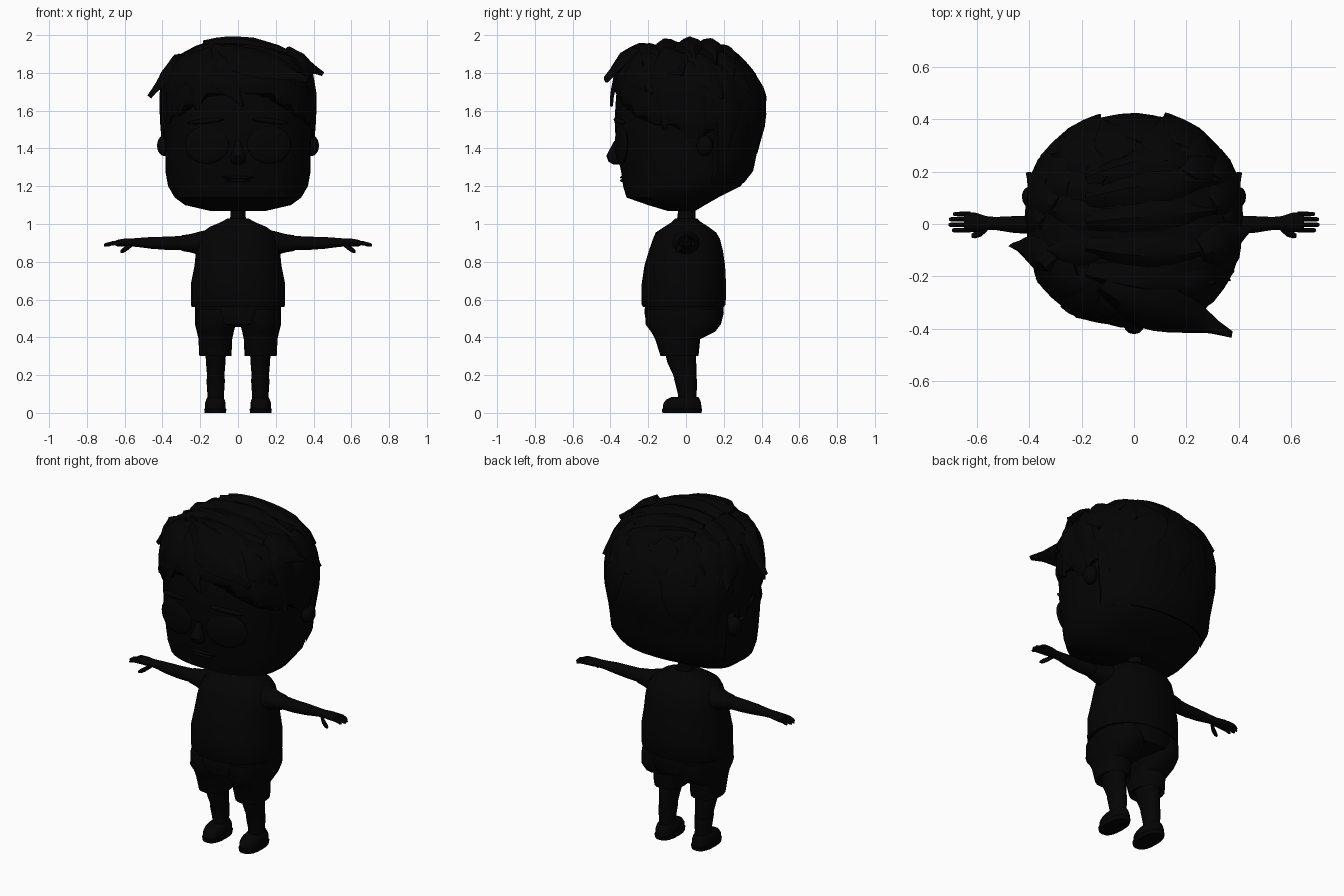
import bpy, bmesh, math
from mathutils import Vector, Matrix

cube = bpy.data.objects.get("Cube")
if cube:
    bpy.data.objects.remove(cube)

black = bpy.data.materials.new("near black")
black.use_nodes = True
tone = (0.001, 0.001, 0.001, 1)
black.diffuse_color = tone
black.node_tree.nodes["Principled BSDF"].inputs["Base Color"].default_value = tone


def finish(name, bm, angle=40):
    bmesh.ops.recalc_face_normals(bm, faces=bm.faces)
    mesh = bpy.data.meshes.new(name)
    bm.to_mesh(mesh)
    bm.free()
    mesh.materials.append(black)
    ob = bpy.data.objects.new(name, mesh)
    bpy.context.collection.objects.link(ob)
    bpy.ops.object.select_all(action='DESELECT')
    ob.select_set(True)
    bpy.context.view_layer.objects.active = ob
    bpy.ops.object.shade_smooth_by_angle(angle=math.radians(angle))


def loft(name, rings, angle=40):
    bm = bmesh.new()
    rows = [[bm.verts.new(p) for p in r] for r in rings]
    n = len(rows[0])
    for a, b in zip(rows, rows[1:]):
        for i in range(n):
            bm.faces.new((a[i], a[(i + 1) % n], b[(i + 1) % n], b[i]))
    bm.faces.new(rows[0])
    bm.faces.new(rows[-1])
    finish(name, bm, angle)


def unit(t, power):
    c, s = math.cos(t), math.sin(t)
    return (math.copysign(abs(c) ** (2 / power), c), math.copysign(abs(s) ** (2 / power), s))


def stack(name, rows, power=2.2, n=24, x=0):
    """Horizontal rings: height, half width, front y, back y."""
    turns = [unit(math.tau * i / n, power) for i in range(n)]
    loft(name, [[(x + rx * u, (yf + yb) / 2 + (yb - yf) / 2 * v, z) for u, v in turns]
                for z, rx, yf, yb in rows])


def along_x(name, rows, side, n=10):
    """Rings along the arm: x, centre y, centre z, half depth, half height."""
    turns = [unit(math.tau * i / n, 2) for i in range(n)]
    loft(name, [[(side * x, cy + ry * u, cz + rz * v) for u, v in turns]
                for x, cy, cz, ry, rz in rows])


def ball(name, loc, size, turn=0, tilt=0, seg=20):
    bm = bmesh.new()
    m = (Matrix.Translation(loc) @ Matrix.Rotation(math.radians(turn), 4, 'Z')
         @ Matrix.Rotation(math.radians(tilt), 4, 'Y') @ Matrix.Diagonal((*size, 1)))
    bmesh.ops.create_uvsphere(bm, u_segments=seg, v_segments=seg // 2, radius=1, matrix=m)
    finish(name, bm)


# Head: height, half width, front, back
SKULL = [(1.07, .15, -.10, .05), (1.10, .28, -.20, .10), (1.14, .335, -.315, .17),
         (1.20, .37, -.333, .29), (1.27, .383, -.342, .335), (1.40, .385, -.37, .36),
         (1.55, .392, -.378, .40), (1.68, .39, -.37, .39), (1.78, .37, -.35, .34),
         (1.86, .32, -.305, .27), (1.91, .21, -.21, .19), (1.945, .07, -.07, .11)]
CENTRE = Vector((0, .02, 1.52))


def ring_at(z):
    for a, b in zip(SKULL, SKULL[1:]):
        if z <= b[0]:
            break
    t = (z - a[0]) / (b[0] - a[0])
    rx, yf, yb = (a[k] + (b[k] - a[k]) * t for k in (1, 2, 3))
    return rx, (yf + yb) / 2, (yb - yf) / 2


def raised(p, lift):
    return p + (p - CENTRE).normalized() * lift


def skull_point(az, z, lift=0.0):
    """Point on the head; az 0 is the front, 90 the left side."""
    rx, mid, ry = ring_at(z)
    u, v = unit(math.radians(az - 90), 2.4)
    return raised(Vector((rx * u, mid + ry * v, z)), lift)


def crown_point(x, y, lift):
    """Point on the head above (x, y)."""
    low, high = 1.5, 1.945
    for _ in range(16):
        z = (low + high) / 2
        rx, mid, ry = ring_at(z)
        if abs(x / rx) ** 2.4 + abs((y - mid) / ry) ** 2.4 < 1:
            low = z
        else:
            high = z
    return raised(Vector((x, y, low)), lift)


loft("head", [[skull_point(i * 10, row[0]) for i in range(36)] for row in SKULL])


# Hair shell with a stepped hairline
def hairline(az):
    d = abs((az + 180) % 360 - 180)
    for limit, z in ((30, 1.69), (48, 1.63), (66, 1.57), (86, 1.53), (98, 1.45)):
        if d < limit:
            return z
    return 1.5 if d < 112 else 1.22


loft("hair_cap", [[skull_point(a * 6, hairline(a * 6) * (1 - k / 10) + 1.945 * k / 10,
                               .005 if k == 0 else .02) for a in range(60)] for k in range(11)], 30)

STEPS = 8


def strand(name, path, width, thick):
    """Leaf-shaped lock of hair along a path."""
    rings = []
    for k, p in enumerate(path):
        t = k / STEPS
        run = (path[min(k + 1, STEPS)] - path[max(k - 1, 0)]).normalized()
        out = p - CENTRE
        out = (out - run * out.dot(run)).normalized()
        across = run.cross(out)
        w = width * max(.1, (.5 + .5 * math.sin(math.pi * t)) * (1 - t ** 4))
        h = thick * (1 - .6 * t)
        rings.append([p + across * w * u + out * h * v
                      for u, v in ((-1, -.5), (-.55, .5), (0, 1), (.55, .5), (1, -.5), (0, -.9))])
    loft(name, rings, 35)


def hang(name, start, end, width, lift=.018, flick=(0, 0, 0), thick=.022):
    """Lock from (az, z) to (az, z), its tip pushed by flick."""
    path = []
    for k in range(STEPS + 1):
        t = k / STEPS
        path.append(skull_point(start[0] + (end[0] - start[0]) * t ** .8,
                                start[1] + (end[1] - start[1]) * t ** 1.3, lift)
                    + Vector(flick) * t ** 3)
    strand(name, path, width, thick)


def sweep(name, start, end, width, bow=0.0, thick=.034):
    """Lock over the crown from (x, y) to (x, y)."""
    path = []
    for k in range(STEPS + 1):
        t = k / STEPS
        path.append(crown_point(start[0] + (end[0] - start[0]) * t, start[1]
                                + (end[1] - start[1]) * t + bow * math.sin(math.pi * t), .02))
    strand(name, path, width, thick)


# Crown locks sweeping away from a parting on the right
for i, (y0, y1, bow) in enumerate(((-.17, -.2, -.04), (-.08, -.08, -.03), (.01, .05, 0),
                                   (.09, .15, .02), (.16, .24, .03))):
    sweep("crown_lock_left_%d" % (i + 1), (-.17, y0), (.345 - .012 * i, y1), .075, bow)
    sweep("crown_lock_right_%d" % (i + 1), (-.1, y0), (-.345 + .012 * i, y1 * 1.05), .07, bow, .024)

# Fringe and tufts
hang("fringe_tuft", (-25, 1.90), (43, 1.76), .12, .025, (.085, -.135, -.01), .045)
hang("fringe_left", (35, 1.88), (66, 1.68), .11)
hang("fringe_centre", (-20, 1.89), (2, 1.62), .09, .022)
hang("fringe_right", (-32, 1.90), (-28, 1.60), .11)
hang("fringe_right_outer", (-50, 1.89), (-62, 1.57), .11)
hang("side_tuft_right", (-66, 1.86), (-84, 1.665), .08, .022, (-.06, -.03, 0), .035)
hang("side_tuft_left", (72, 1.89), (90, 1.775), .10, .025, (.055, -.01, .005), .035)

# Sides and back, two overlapping tiers
for s, side in ((1, "left"), (-1, "right")):
    hang("temple_lock_" + side, (s * 70, 1.84), (s * 76, 1.50), .09, .014)
    hang("ear_lock_" + side, (s * 92, 1.84), (s * 99, 1.46), .09, .014)
    hang("behind_ear_lock_" + side, (s * 118, 1.82), (s * 122, 1.40), .11, .014)
    hang("side_crown_lock_" + side, (s * 104, 1.87), (s * 110, 1.66), .09, .018, (s * .02, .02, 0))
for i, (az, low) in enumerate(((146, 1.44), (178, 1.38), (212, 1.42))):
    hang("back_lock_%d" % (i + 1), (az + 4, 1.82), (az, low), .15, .014)
for i, az in enumerate((134, 160, 186, 212, 236)):
    hang("back_crown_lock_%d" % (i + 1), (az, 1.88), (az + 8, 1.70), .10, .018, (0, .015, 0))

# Face
for s, side in ((1, "left"), (-1, "right")):
    ball("eye_" + side, (s * .165, -.342, 1.42), (.12, .022, .1), s * 14, seg=28)
    ball("eyebrow_" + side, (s * .17, -.352, 1.545), (.10, .018, .014), s * 15, s * 6)
    ball("ear_" + side, (s * .39, .10, 1.415), (.038, .045, .055), s * -20)
stack("nose", [(1.315, .02, -.385, -.34), (1.33, .037, -.41, -.34), (1.36, .04, -.422, -.34),
               (1.385, .03, -.41, -.34), (1.44, .014, -.38, -.35)], 2, 12)
for lip, z, wide in (("upper_lip", 1.247, .09), ("lower_lip", 1.23, .07)):
    ball(lip, (0, -.335, z), (wide, .014, .008))

# Neck, shirt and shorts
stack("neck", [(.98, .055, -.06, .06), (1.04, .04, -.045, .05), (1.1, .04, -.04, .05)], 2, 16)
stack("shirt", [(.56, .245, -.228, .2), (.575, .25, -.235, .21), (.68, .25, -.235, .212),
                (.78, .23, -.22, .207), (.86, .222, -.196, .195), (.92, .21, -.175, .18),
                (.955, .19, -.16, .16), (.985, .15, -.115, .12), (1.01, .09, -.075, .08),
                (1.03, .055, -.055, .06), (1.02, .045, -.04, .045)])
stack("shorts_seat", [(.455, .10, -.15, .12), (.47, .19, -.21, .185),
                      (.53, .228, -.22, .2), (.6, .23, -.215, .195)])

for s, side in ((1, "left"), (-1, "right")):
    # Legs
    stack("shorts_leg_" + side, [(.32, .07, -.12, .05), (.30, .084, -.135, .065),
                                 (.31, .086, -.138, .067), (.39, .089, -.163, .075),
                                 (.43, .098, -.185, .155), (.47, .108, -.215, .185),
                                 (.55, .108, -.21, .18)], 2.3, 20, s * .12)
    stack("leg_" + side, [(.06, .04, -.04, .05), (.12, .043, -.042, .053), (.2, .046, -.068, .056),
                          (.27, .052, -.1, .054), (.34, .055, -.115, .05)], 2, 16, s * .118)
    stack("sock_" + side, [(.05, .046, -.045, .056), (.1, .044, -.043, .056), (.16, .048, -.058, .059),
                           (.18, .049, -.064, .059), (.178, .04, -.05, .05)], 2, 16, s * .118)
    # Shoes
    stack("shoe_" + side, [(0, .056, -.125, .082), (.02, .059, -.128, .086), (.024, .055, -.122, .082),
                           (.05, .055, -.12, .08), (.07, .049, -.105, .074),
                           (.083, .04, -.08, .066)], 2.5, 20, s * .12)
    # Sleeve, arm and hand
    along_x("sleeve_" + side, [(.13, 0, .90, .09, .075), (.2, 0, .898, .072, .063),
                               (.25, 0, .898, .056, .049), (.30, 0, .899, .044, .041),
                               (.295, 0, .899, .035, .032)], s, 16)
    along_x("arm_" + side, [(.27, 0, .9, .041, .038), (.38, -.003, .898, .036, .035),
                            (.46, -.002, .90, .032, .031), (.53, .002, .902, .025, .024),
                            (.565, .003, .902, .027, .021), (.605, .006, .901, .037, .021),
                            (.64, .007, .899, .039, .017), (.65, .007, .898, .034, .012)], s, 12)
    for i, (y, tip) in enumerate(((-.024, .697), (-.003, .71), (.018, .708), (.038, .692))):
        along_x("finger_%d_%s" % (i + 1, side),
                [(.625, y, .9, .009, .011), (.665, y, .898, .009, .011),
                 (tip - .008, y, .89, .008, .009), (tip, y, .887, .005, .005)], s, 8)
    along_x("thumb_" + side, [(.56, -.012, .895, .014, .015), (.585, -.034, .875, .014, .015),
                              (.608, -.042, .86, .013, .014), (.622, -.045, .854, .007, .008)], s, 8)
